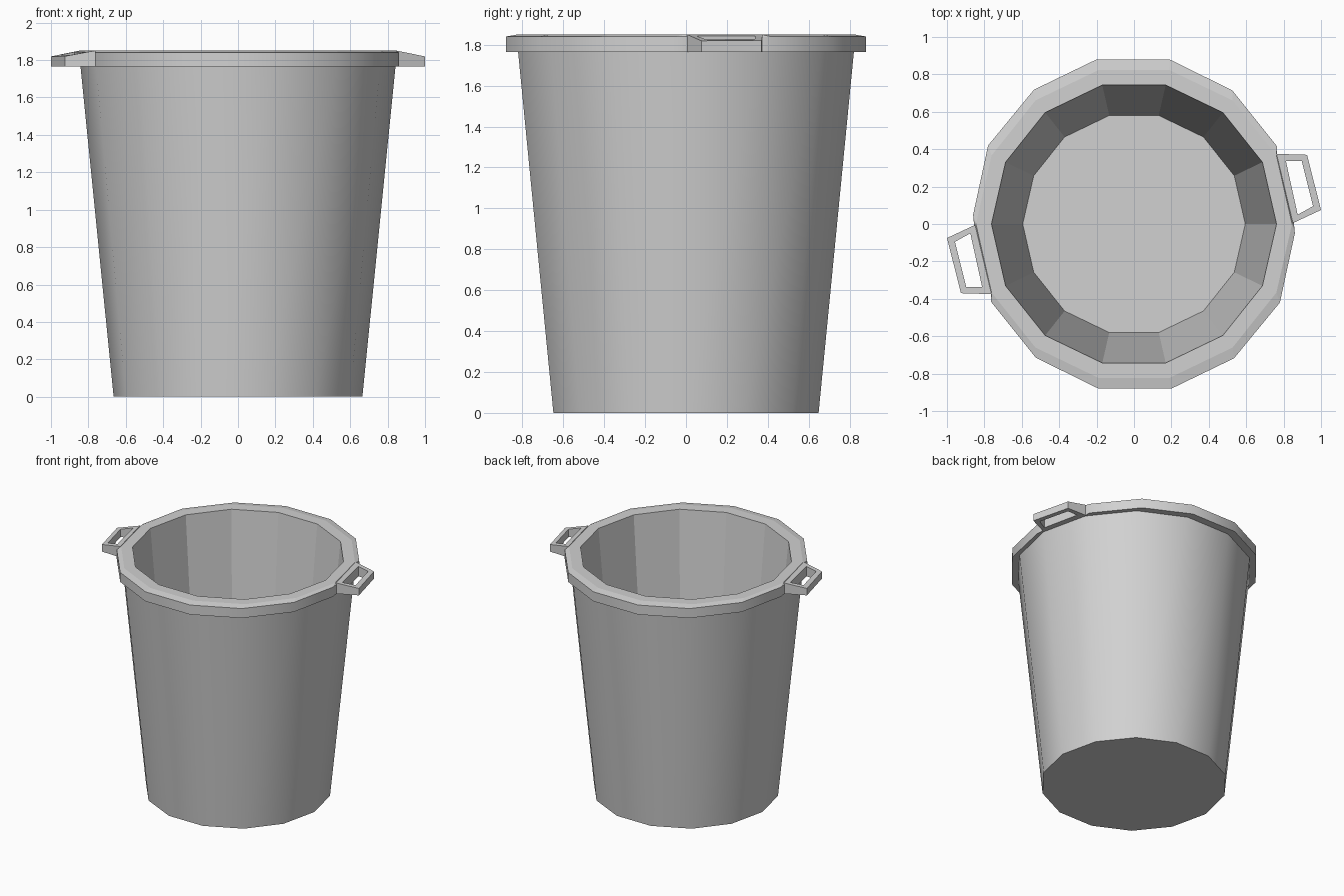
import bpy
import bmesh
import math

SIDES = 14
TOP, LIP, UNDER, FLOOR = 1.85, 1.84, 1.765, 0.08

cube = bpy.data.objects.get("Cube")
if cube:
    bpy.data.objects.remove(cube, do_unlink=True)

grey = bpy.data.materials.new("plain_grey")
grey.use_nodes = True
grey.diffuse_color = (0.64, 0.64, 0.64, 1)
for node in grey.node_tree.nodes:
    if node.type == "BSDF_PRINCIPLED":
        node.inputs["Base Color"].default_value = grey.diffuse_color


def polygon_ring(bm, radius, z):
    step = math.tau / SIDES
    return [bm.verts.new((radius * math.cos(i * step), radius * math.sin(i * step), z))
            for i in range(SIDES)]


def strip(bm, a, b, smooth=False):
    """Join two closed rings, merging corners that share a vertex."""
    n = len(a)
    for i in range(n):
        j = (i + 1) % n
        corners = list(dict.fromkeys((a[i], a[j], b[j], b[i])))
        if len(corners) > 2:
            bm.faces.new(corners).smooth = smooth


def finish(bm, name):
    mesh = bpy.data.meshes.new(name)
    # keep creases sharp where smooth faces meet at a steep angle
    for edge in bm.edges:
        if len(edge.link_faces) == 2 and edge.calc_face_angle(0) > math.radians(32):
            edge.smooth = False
    bm.to_mesh(mesh)
    bm.free()
    mesh.materials.append(grey)
    obj = bpy.data.objects.new(name, mesh)
    bpy.context.collection.objects.link(obj)
    return obj


# Tub: smooth outer wall, faceted inner wall, flat floor
bm = bmesh.new()
foot = polygon_ring(bm, 0.665, 0)
neck = polygon_ring(bm, 0.842, UNDER)
mouth = polygon_ring(bm, 0.762, TOP)
floor = polygon_ring(bm, 0.595, FLOOR)
bm.faces.new(foot[::-1])
strip(bm, foot, neck, smooth=True)
strip(bm, mouth, floor)
bm.faces.new(floor)
finish(bm, "tub")

# Rim: half of the outline, with the tub corner each point belongs to;
# the other half is the same turned by 180 degrees
half = [(0.86, -0.05, 0), (0.855, 0.005, 0), (0.765, 0.375, 1), (0.765, 0.415, 1),
        (0.525, 0.715, 2), (0.19, 0.88, 3), (-0.2, 0.88, 4), (-0.535, 0.718, 5),
        (-0.78, 0.42, 6)]
outline = half + [(-x, -y, k + SIDES // 2) for x, y, k in half]

bm = bmesh.new()


def rim_ring(radius, z):
    ring = polygon_ring(bm, radius, z)
    return [ring[k] for _, _, k in outline]


neck = rim_ring(0.842, UNDER)
low = [bm.verts.new((x, y, UNDER)) for x, y, _ in outline]
high = [bm.verts.new((x, y, LIP)) for x, y, _ in outline]
crest = rim_ring(0.845, TOP)
mouth = rim_ring(0.762, TOP)
strip(bm, neck, low)
strip(bm, low, high, smooth=True)
strip(bm, high, crest)
strip(bm, crest, mouth)
finish(bm, "rim")

# Handles: open frames that slope down away from the rim
frame = [(0.85, 0.005), (1.0, 0.075), (0.925, 0.37), (0.762, 0.375)]
hole = [(0.875, 0.05), (0.957, 0.095), (0.897, 0.337), (0.812, 0.337)]
axis = math.pi / SIDES


def handle_top(x, y):
    reach = x * math.cos(axis) + y * math.sin(axis)
    return TOP - 0.19 * (reach - 0.83)


for name, sign in (("left_handle", 1), ("right_handle", -1)):
    bm = bmesh.new()
    rings = []
    for points, upper in ((hole, False), (frame, False), (frame, True), (hole, True)):
        rings.append([bm.verts.new((sign * x, sign * y,
                                    handle_top(x, y) if upper else UNDER))
                      for x, y in points])
    for i in range(4):
        strip(bm, rings[i], rings[(i + 1) % 4])
    finish(bm, name)
